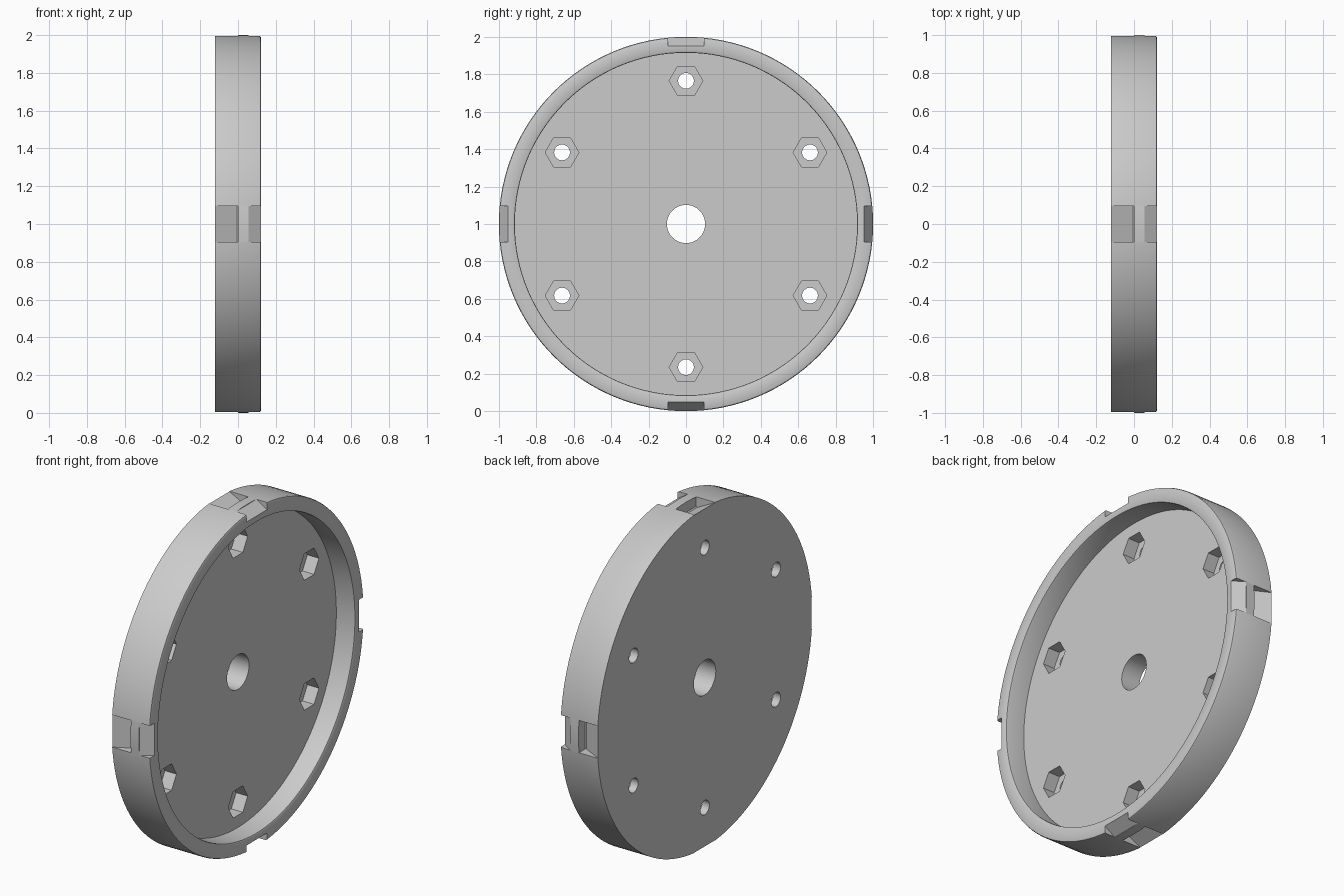
import bpy
import bmesh
import math
from mathutils import Matrix, Vector

HALF = 0.1225      # half thickness along x
SEGMENTS = 128

cube = bpy.data.objects.get("Cube")
if cube:
    bpy.data.objects.remove(cube, do_unlink=True)

grey = bpy.data.materials.new("light_grey")
grey.use_nodes = True
grey.diffuse_color = (0.6, 0.6, 0.6, 1)
grey.node_tree.nodes["Principled BSDF"].inputs["Base Color"].default_value = grey.diffuse_color


def make_object(name, bm):
    bmesh.ops.recalc_face_normals(bm, faces=bm.faces)
    mesh = bpy.data.meshes.new(name)
    bm.to_mesh(mesh)
    bm.free()
    mesh.materials.append(grey)
    obj = bpy.data.objects.new(name, mesh)
    obj.location.z = 1
    bpy.context.collection.objects.link(obj)
    return obj


def prism(bm, points, offset):
    """Extrude a closed outline of 3D points along an offset."""
    face = bm.faces.new([bm.verts.new(p) for p in points])
    new = bmesh.ops.extrude_face_region(bm, geom=[face], use_keep_orig=True)["geom"]
    verts = [v for v in new if isinstance(v, bmesh.types.BMVert)]
    bmesh.ops.translate(bm, verts=verts, vec=offset)


def polygon(x, y, z, radius, sides):
    turn = 2 * math.pi / sides
    return [Vector((x, y + radius * math.cos(k * turn), z + radius * math.sin(k * turn)))
            for k in range(sides)]


# Dished wheel body: (x, radius) section turned around the x axis
section = [(-HALF, 0.102), (-HALF, 1), (HALF - 0.01, 1), (HALF - 0.003, 0.997),
           (HALF, 0.99), (HALF, 0.923), (HALF - 0.003, 0.917), (HALF - 0.01, 0.915),
           (0, 0.915), (0, 0.102)]
bm = bmesh.new()
rings = []
for i in range(SEGMENTS):
    a = 2 * math.pi * i / SEGMENTS
    rings.append([bm.verts.new((x, r * math.cos(a), r * math.sin(a))) for x, r in section])
for i, ring in enumerate(rings):
    after = rings[(i + 1) % SEGMENTS]
    for j in range(len(section)):
        k = (j + 1) % len(section)
        bm.faces.new((ring[j], ring[k], after[k], after[j]))
wheel = make_object("wheel_disc", bm)

# Sloped notches on the outer edge, a pair at each quarter turn
pocket = [(-0.14, 1.003), (-0.006, 0.934), (0, 0.94), (0, 1.1), (-0.14, 1.1)]
ramp = [(0.055, 0.996), (0.14, 0.941), (0.14, 1.1), (0.055, 1.1)]
notches = bmesh.new()
for quarter in range(4):
    turn = Matrix.Rotation(quarter * math.pi / 2, 3, "X")
    for outline in (pocket, ramp):
        points = [turn @ Vector((x, -0.095, r)) for x, r in outline]
        prism(notches, points, turn @ Vector((0, 0.19, 0)))

# Six bolt holes with hexagonal nut recesses
bolts, nuts = bmesh.new(), bmesh.new()
for i in range(6):
    a = math.radians(30 + 60 * i)
    y, z = 0.765 * math.cos(a), 0.765 * math.sin(a)
    prism(bolts, polygon(-0.2, y, z, 0.042, 32), Vector((0.4, 0, 0)))
    prism(nuts, polygon(-0.075, y, z, 0.09, 6), Vector((0.1, 0, 0)))

cutters = [make_object("notch_cutter", notches), make_object("nut_cutter", nuts),
           make_object("bolt_cutter", bolts)]
for cutter in cutters:
    cutter.hide_render = True
    mod = wheel.modifiers.new(cutter.name, "BOOLEAN")
    mod.operation = "DIFFERENCE"
    mod.solver = "EXACT"
    mod.object = cutter

# Bake the cuts, drop the cutters and smooth the round walls
bpy.context.view_layer.update()
graph = bpy.context.evaluated_depsgraph_get()
cut_mesh = bpy.data.meshes.new_from_object(wheel.evaluated_get(graph))
wheel.modifiers.clear()
wheel.data = cut_mesh
for cutter in cutters:
    bpy.data.objects.remove(cutter, do_unlink=True)
bpy.ops.object.select_all(action="DESELECT")
wheel.select_set(True)
bpy.context.view_layer.objects.active = wheel
bpy.ops.object.shade_smooth_by_angle(angle=math.radians(28))
